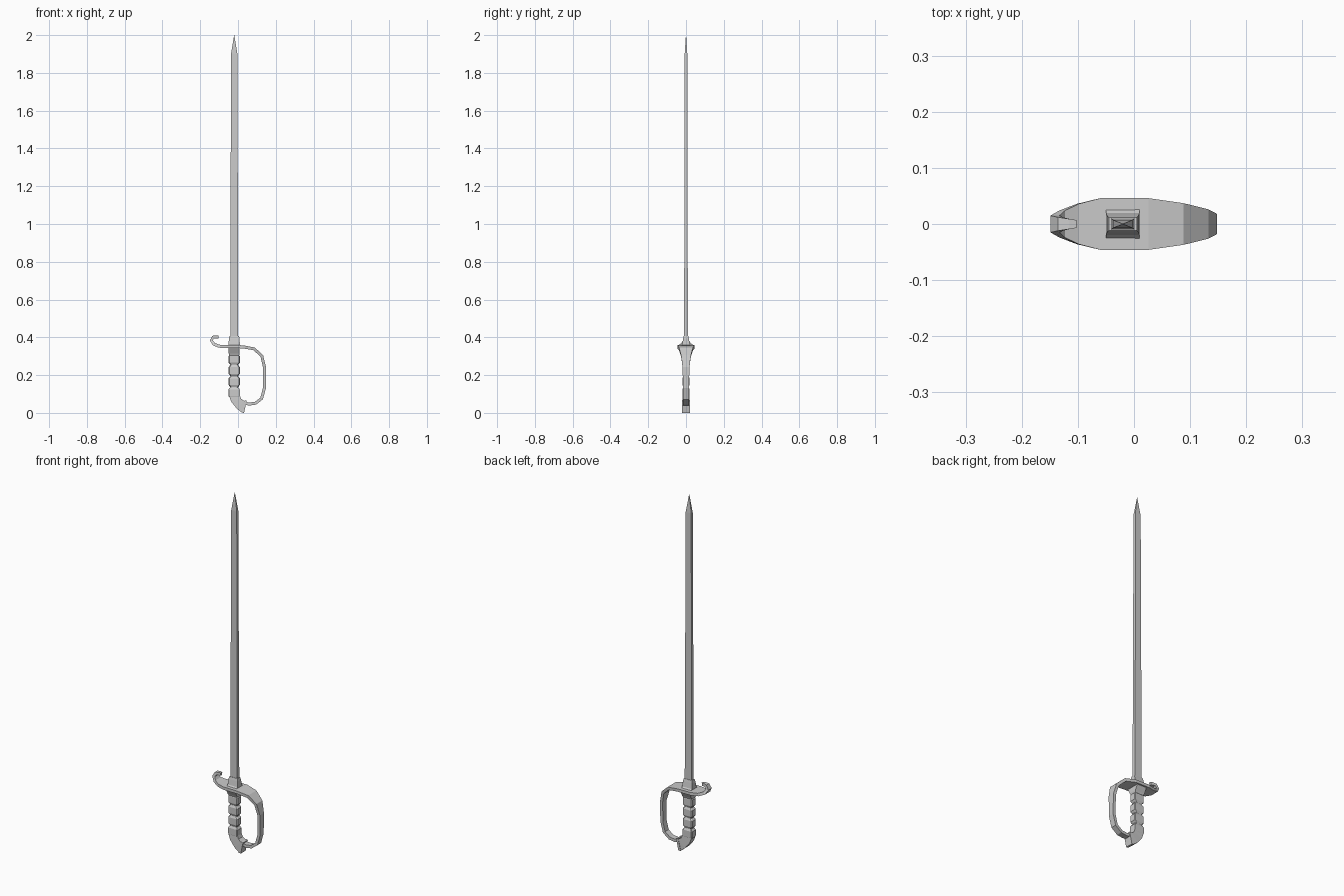
import bpy, bmesh
from mathutils import Vector

if "Cube" in bpy.data.objects:
    bpy.data.objects.remove(bpy.data.objects["Cube"])


def loft(name, rings, chamfer=0.0):
    """Skin rings given as (left_x, left_z, right_x, right_z, half_y)."""
    bm = bmesh.new()
    loops = []
    for lx, lz, rx, rz, h in rings:
        a, b = Vector((lx, 0, lz)), Vector((rx, 0, rz))
        y = Vector((0, h, 0))
        if chamfer:
            u = (b - a).normalized() * chamfer
            k = Vector((0, h - chamfer, 0))
            pts = [a - k, a + u - y, b - u - y, b - k,
                   b + k, b - u + y, a + u + y, a + k]
        else:
            pts = [a - y, b - y, b + y, a + y]
        loops.append([bm.verts.new(p) for p in pts])
    n = len(loops[0])
    for p, q in zip(loops, loops[1:]):
        for i in range(n):
            j = (i + 1) % n
            bm.faces.new((p[i], p[j], q[j], q[i]))
    bm.faces.new(loops[0])
    bm.faces.new(loops[-1])
    bmesh.ops.remove_doubles(bm, verts=bm.verts, dist=1e-5)
    bmesh.ops.recalc_face_normals(bm, faces=bm.faces)
    me = bpy.data.meshes.new(name)
    bm.to_mesh(me)
    bm.free()
    ob = bpy.data.objects.new(name, me)
    bpy.context.collection.objects.link(ob)
    return ob


def upright(name, cx, rows, chamfer=0.0):
    """Vertical loft from (z, half_x, half_y) rows."""
    return loft(name, [(cx - w, z, cx + w, z, h) for z, w, h in rows], chamfer)


def strip(name, path, thick):
    """Flat bar swept along (x, z, half_y) points with mitred corners."""
    pts = [Vector((x, z)) for x, z, _ in path]
    rings = []
    for i, p in enumerate(pts):
        d0 = (p - pts[max(i - 1, 0)]).normalized()
        d1 = (pts[min(i + 1, len(pts) - 1)] - p).normalized()
        t = (d0 + d1).normalized()
        n = Vector((-t.y, t.x)) * thick / 2
        a, b = p - n, p + n
        rings.append((a.x, a.y, b.x, b.y, path[i][2]))
    return loft(name, rings)


CX = -0.02

# Blade with a four-sided point
upright("blade", CX, [(0.40, 0.021, 0.010), (1.90, 0.017, 0.007),
                      (2.00, 0.0005, 0.0005)])

# Collar above the guard, flared block below it
upright("blade_collar", CX, [(0.345, 0.030, 0.036), (0.365, 0.030, 0.020),
                             (0.395, 0.028, 0.015), (0.408, 0.025, 0.012)])
upright("guard_socket", CX, [(0.305, 0.026, 0.018), (0.315, 0.029, 0.022),
                             (0.345, 0.029, 0.038)])

# Ribbed grip: repeated swollen segments with narrow grooves
rows = []
for k in range(4):
    top = 0.312 - 0.059 * k
    rows += [(top, 0.021, 0.014), (top - 0.011, 0.030, 0.019),
             (top - 0.046, 0.030, 0.019), (top - 0.057, 0.021, 0.014)]
upright("grip", CX, rows, 0.005)

# Curved pommel sweeping forward
loft("pommel", [(-0.041, 0.135, 0.001, 0.135, 0.014),
                (-0.049, 0.123, 0.010, 0.123, 0.018),
                (-0.048, 0.092, 0.010, 0.092, 0.018),
                (-0.035, 0.058, 0.016, 0.075, 0.019),
                (-0.006, 0.022, 0.032, 0.064, 0.020),
                (0.018, 0.004, 0.037, 0.060, 0.020)])
loft("pommel_cap", [(0.018, 0.002, 0.034, 0.067, 0.022),
                    (0.032, 0.000, 0.046, 0.064, 0.022)])

# Cross guard, rear hook and knuckle bow in one bar
strip("knuckle_guard", [
    (-0.103, 0.402, 0.007), (-0.115, 0.403, 0.009), (-0.131, 0.401, 0.012),
    (-0.141, 0.384, 0.015), (-0.128, 0.364, 0.024), (-0.100, 0.353, 0.036),
    (-0.060, 0.351, 0.046), (0.025, 0.350, 0.046), (0.085, 0.339, 0.037),
    (0.126, 0.302, 0.026), (0.140, 0.243, 0.018), (0.140, 0.132, 0.016),
    (0.125, 0.076, 0.016), (0.092, 0.051, 0.016), (0.060, 0.047, 0.016),
    (0.038, 0.050, 0.016)], 0.016)
